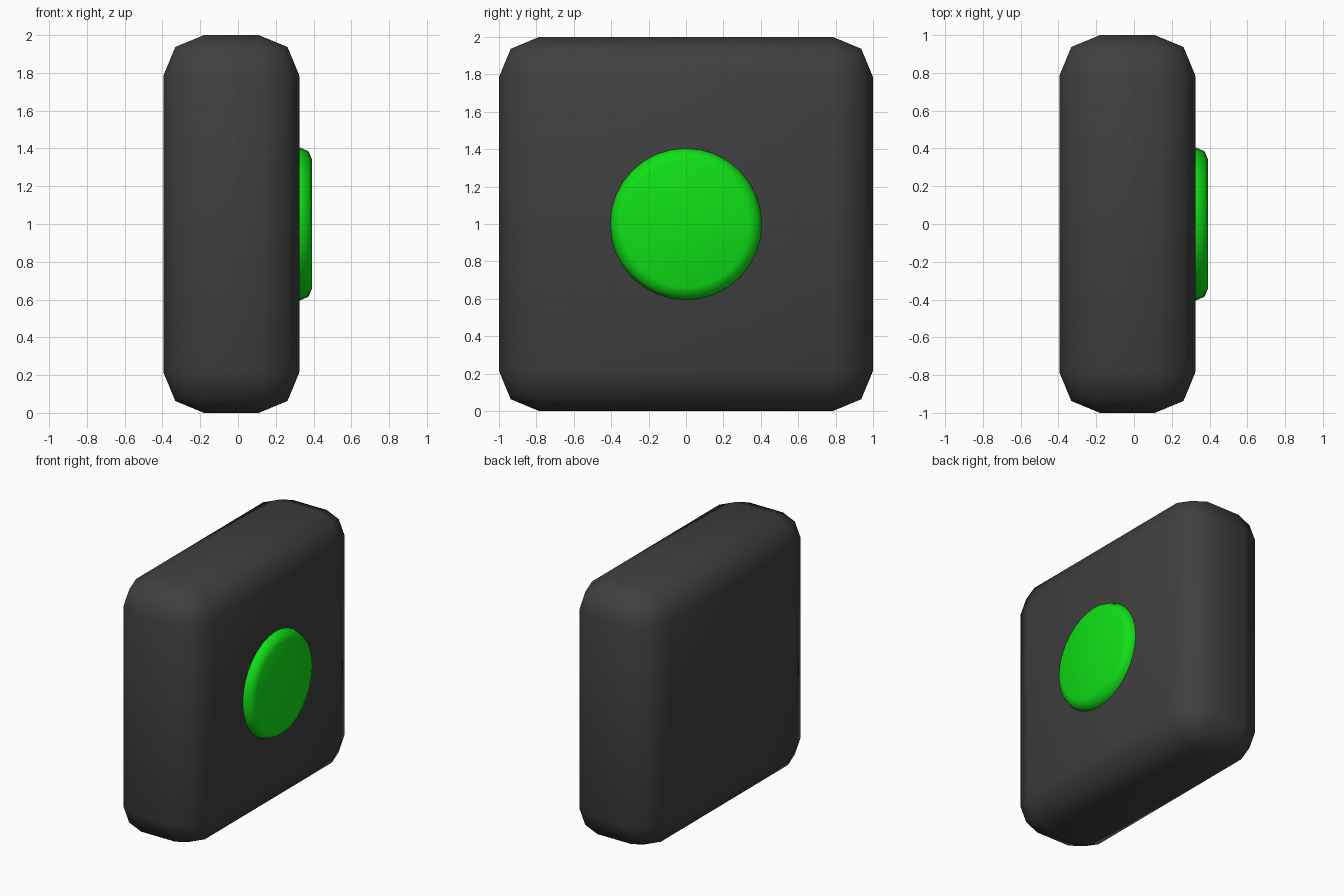
import bpy
import math

if "Cube" in bpy.data.objects:
    bpy.data.objects.remove(bpy.data.objects["Cube"])


def finish(obj, name, color, bevel):
    """Name, colour, round and smooth one part."""
    obj.name = name
    mat = bpy.data.materials.new(name + "_colour")
    mat.diffuse_color = (*color, 1)
    mat.use_nodes = True
    mat.node_tree.nodes["Principled BSDF"].inputs["Base Color"].default_value = mat.diffuse_color
    obj.data.materials.append(mat)
    bpy.ops.object.transform_apply(location=False, rotation=True, scale=True)
    mod = obj.modifiers.new("Round", 'BEVEL')
    mod.width = bevel
    mod.segments = 2
    mod.limit_method = 'ANGLE'
    mod.angle_limit = math.radians(40)
    bpy.ops.object.shade_smooth()


# Rounded square housing
bpy.ops.mesh.primitive_cube_add(size=1, location=(-0.035, 0, 1))
body = bpy.context.object
body.scale = (0.72, 2, 2)
finish(body, "housing", (0.05, 0.05, 0.05), 0.215)

# Round button on the right side, sunk into the housing
bpy.ops.mesh.primitive_cylinder_add(vertices=32, radius=0.405, depth=0.2,
                                    location=(0.292, 0, 1),
                                    rotation=(0, math.pi / 2, 0))
finish(bpy.context.object, "button", (0.005, 0.75, 0.008), 0.065)
